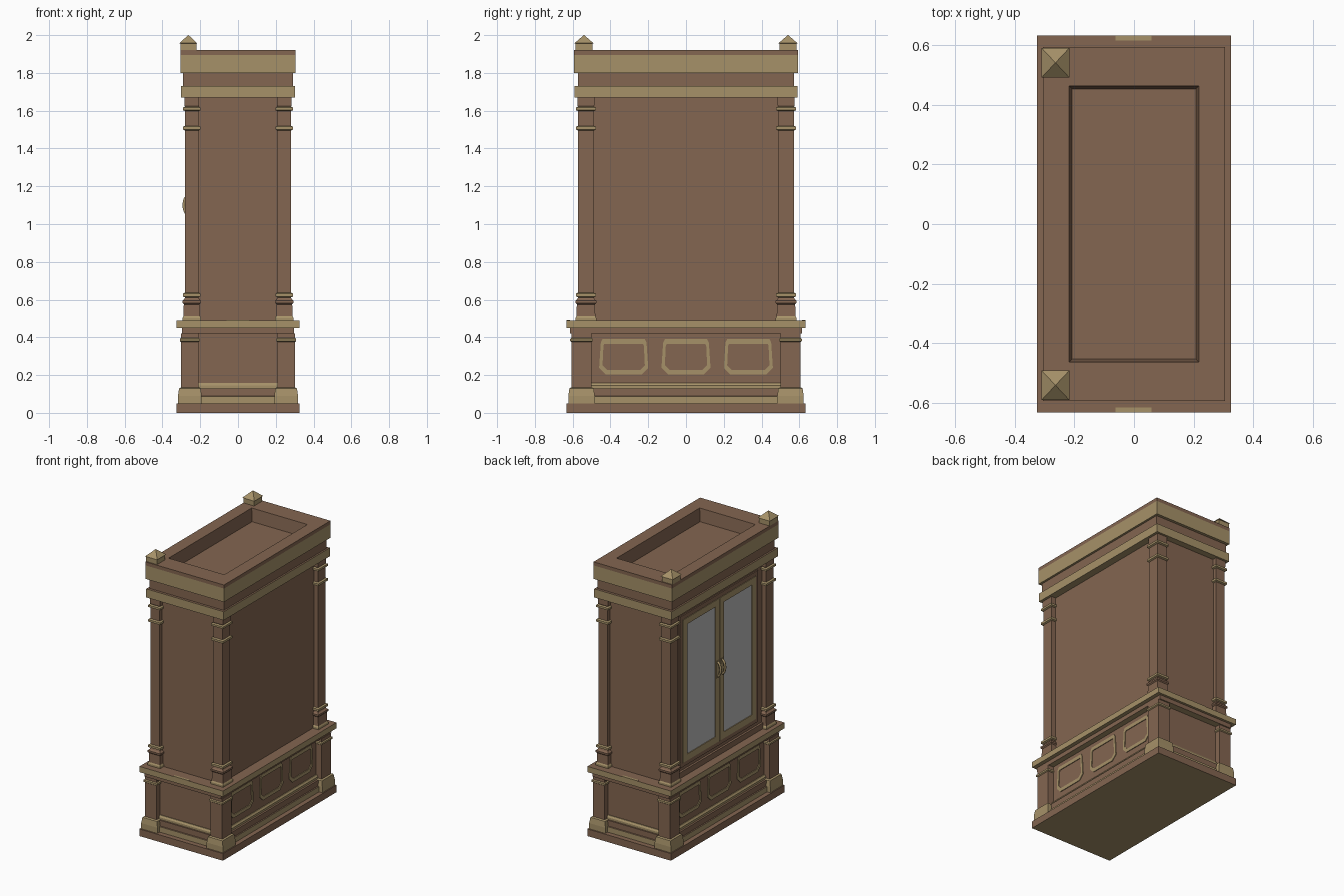
import bpy, bmesh, math
from mathutils import Vector

if "Cube" in bpy.data.objects:
    bpy.data.objects.remove(bpy.data.objects["Cube"])


def material(name, rgb):
    m = bpy.data.materials.new(name)
    m.diffuse_color = (*rgb, 1)
    m.use_nodes = True
    m.node_tree.nodes["Principled BSDF"].inputs["Base Color"].default_value = m.diffuse_color
    return m


BROWN, TAN, GLASS = 0, 1, 2
MATS = [material("brown_wood", (0.23, 0.133, 0.082)),
        material("tan_trim", (0.38, 0.285, 0.14)),
        material("grey_glass", (0.5, 0.5, 0.5))]


def finish(name, bm):
    bmesh.ops.recalc_face_normals(bm, faces=bm.faces[:])
    me = bpy.data.meshes.new(name)
    bm.to_mesh(me)
    bm.free()
    for m in MATS:
        me.materials.append(m)
    ob = bpy.data.objects.new(name, me)
    bpy.context.collection.objects.link(ob)
    return ob


def stack(name, rings, mats, cx=0, cy=0, bottom=TAN, top=BROWN):
    """Rectangular rings (half x, half y, z) joined upward, one colour per band."""
    bm = bmesh.new()
    loops = [[bm.verts.new((cx + sx * hx, cy + sy * hy, z))
              for sx, sy in ((-1, -1), (1, -1), (1, 1), (-1, 1))] for hx, hy, z in rings]
    for a, b, m in zip(loops, loops[1:], mats):
        for i in range(4):
            j = (i + 1) % 4
            bm.faces.new((a[i], a[j], b[j], b[i])).material_index = m
    bm.faces.new(loops[0][::-1]).material_index = bottom
    bm.faces.new(loops[-1]).material_index = top
    return finish(name, bm)


def box(name, x, y, z, mat, top=None, bottom=None):
    hx, hy = (x[1] - x[0]) / 2, (y[1] - y[0]) / 2
    return stack(name, [(hx, hy, z[0]), (hx, hy, z[1])], [mat],
                 (x[0] + x[1]) / 2, (y[0] + y[1]) / 2,
                 mat if bottom is None else bottom, mat if top is None else top)


def frame(name, x, y, z, w, mat):
    """Four boards around an opening in the y-z plane."""
    box(name + "_bottom", x, y, (z[0], z[0] + w), mat)
    box(name + "_top", x, y, (z[1] - w, z[1]), mat)
    box(name + "_stile_a", x, (y[0], y[0] + w), (z[0] + w, z[1] - w), mat)
    box(name + "_stile_b", x, (y[1] - w, y[1]), (z[0] + w, z[1] - w), mat)


def slab(name, hx, hy, z0, z1, mat, top=BROWN, bottom=TAN):
    return stack(name, [(hx, hy, z0), (hx, hy, z1)], [mat], bottom=bottom, top=top)


# Lower cabinet
slab("plinth", 0.325, 0.632, 0, 0.05, BROWN)
stack("base_moulding", [(0.292, 0.597, 0.05), (0.292, 0.597, 0.088), (0.285, 0.59, 0.09),
                        (0.285, 0.59, 0.13)], [TAN, BROWN, BROWN])
slab("lower_body", 0.257, 0.567, 0.13, 0.42, BROWN)
stack("panel_sill", [(0.272, 0.58, 0.13), (0.272, 0.58, 0.145), (0.263, 0.572, 0.157)],
      [TAN, TAN], top=TAN)
slab("lower_top_rail", 0.297, 0.615, 0.42, 0.45, BROWN)
slab("waist_slab", 0.325, 0.632, 0.45, 0.49, TAN)
for s in (-1, 1):
    box("waist_inlay", (-0.062, 0.058), sorted((s * 0.615, s * 0.632)), (0.49, 0.492), TAN)

# Upper cabinet and cornice
slab("upper_body", 0.25, 0.545, 0.49, 1.67, BROWN)
slab("lower_cornice", 0.302, 0.59, 1.67, 1.73, TAN)
slab("frieze", 0.29, 0.572, 1.73, 1.80, BROWN)
stack("crown_with_tray", [(0.305, 0.592, 1.80), (0.305, 0.592, 1.895), (0.305, 0.592, 1.92),
                          (0.217, 0.462, 1.92), (0.207, 0.452, 1.83)],
      [TAN, BROWN, BROWN, BROWN])


# Corner posts: lower posts and banded upper pillars
def banded(profile, hx, hy):
    """Profile rows: (extra half width, z, colour of the band above)."""
    return ([(hx + e, hy + e, z) for e, z, _ in profile], [m for _, _, m in profile[:-1]])


def band(e, z0, z1):
    return [(0, z0, TAN), (e, z0 + 0.005, TAN), (e, z1 - 0.005, TAN), (0, z1, BROWN)]


lower_profile = [(0.017, 0.05, TAN), (0.017, 0.09, TAN), (0.011, 0.13, TAN), (0, 0.135, BROWN),
                 *band(0.007, 0.375, 0.397), (0, 0.42, BROWN)]
pillar_profile = [(0.013, 0.49, TAN), (0.013, 0.503, TAN), (0.008, 0.512, BROWN),
                  (0.006, 0.575, BROWN), (0.013, 0.582, BROWN), (0.013, 0.594, BROWN),
                  (0.003, 0.603, BROWN), *band(0.011, 0.612, 0.637),
                  *band(0.011, 1.495, 1.52), *band(0.011, 1.598, 1.622),
                  (0.003, 1.63, BROWN), (0.003, 1.67, BROWN)]
for sx in (-1, 1):
    for sy in (-1, 1):
        stack("lower_post", *banded(lower_profile, 0.046, 0.053), sx * 0.255, sy * 0.553)
        stack("upper_pillar", *banded(pillar_profile, 0.036, 0.042), sx * 0.245, sy * 0.53)

# Finials above the door side
for sy in (-1, 1):
    stack("finial", [(0.042, 0.045, 1.92), (0.042, 0.045, 1.955), (0.047, 0.05, 1.957),
                     (0.001, 0.001, 2.0)], [TAN] * 3, -0.263, sy * 0.54, top=TAN)


# Inlaid rings on the long lower panels
def ring_outline(hy, z0, z1, low, high):
    return [(-hy + low, z0), (hy - low, z0), (hy, z0 + low), (hy - high / 2, z1 - high),
            (hy - high, z1), (-hy + high, z1), (-hy + high / 2, z1 - high), (-hy, z0 + low)]


def panel_ring(side, cy):
    bm = bmesh.new()
    x = side * 0.257
    outer, inner = [[bm.verts.new((x, cy + y, z)) for y, z in ring_outline(*args)]
                    for args in ((0.13, 0.203, 0.39, 0.035, 0.018),
                                 (0.112, 0.227, 0.365, 0.025, 0.01))]
    faces = [bm.faces.new((outer[i], outer[(i + 1) % 8], inner[(i + 1) % 8], inner[i]))
             for i in range(8)]
    grown = bmesh.ops.extrude_face_region(bm, geom=faces)["geom"]
    bmesh.ops.translate(bm, vec=(side * 0.005, 0, 0),
                        verts=[g for g in grown if isinstance(g, bmesh.types.BMVert)])
    for f in bm.faces:
        f.material_index = TAN
    finish("panel_inlay_ring", bm)


for side in (-1, 1):
    for cy in (-0.33, 0, 0.33):
        panel_ring(side, cy)

# Glazed double doors on the -x side
frame("door_surround", (-0.258, -0.249), (-0.435, 0.435), (0.555, 1.62), 0.03, BROWN)
box("door_threshold", (-0.265, -0.249), (-0.485, 0.485), (0.49, 0.53), BROWN)
for s in (-1, 1):
    y = sorted((s * 0.002, s * 0.405))
    frame("door_leaf", (-0.262, -0.249), y, (0.585, 1.59), 0.045, TAN)
    box("door_glass", (-0.257, -0.249), (y[0] + 0.045, y[1] - 0.045), (0.63, 1.545), GLASS)

    # Bow handle with a back plate
    box("handle_plate", (-0.266, -0.26), sorted((s * 0.012, s * 0.038)), (1.04, 1.16), TAN)
    cu = bpy.data.curves.new("door_handle", "CURVE")
    cu.dimensions = "3D"
    cu.bevel_depth = 0.008
    cu.bevel_resolution = 1
    cu.use_fill_caps = True
    sp = cu.splines.new("POLY")
    sp.points.add(8)
    for i, p in enumerate(sp.points):
        a = math.pi * i / 8
        p.co = (-0.262 - 0.025 * math.sin(a), s * 0.025, 1.1 + 0.05 * math.cos(a), 1)
    cu.materials.append(MATS[TAN])
    bpy.context.collection.objects.link(bpy.data.objects.new("door_handle", cu))
